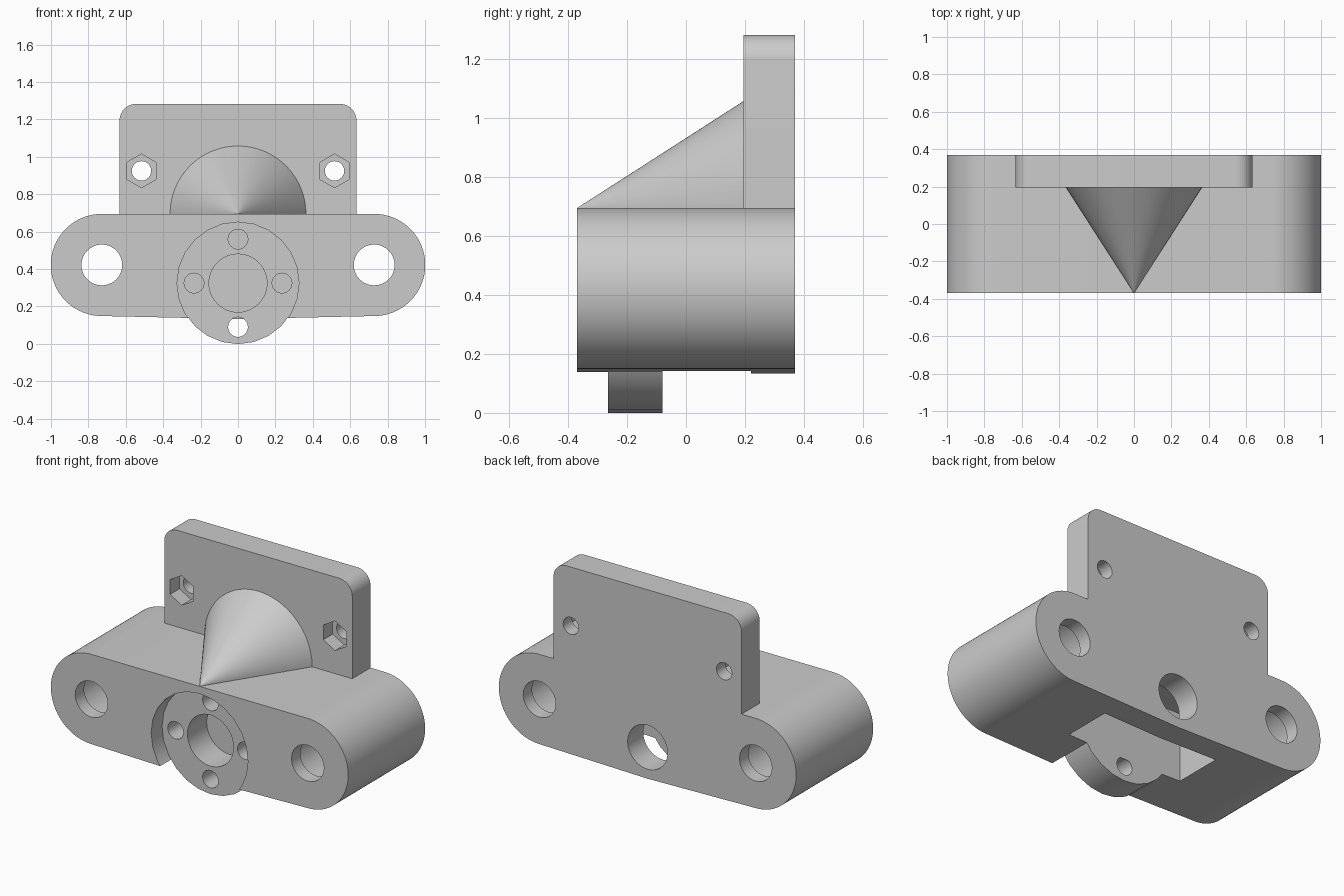
import bpy, bmesh, math

if "Cube" in bpy.data.objects:
    bpy.data.objects.remove(bpy.data.objects["Cube"], do_unlink=True)

grey = bpy.data.materials.new("plain grey")
grey.use_nodes = True
grey.diffuse_color = (0.6, 0.6, 0.6, 1)
grey.node_tree.nodes["Principled BSDF"].inputs["Base Color"].default_value = (0.6, 0.6, 0.6, 1)

FRONT, BACK, TOP = -0.37, 0.37, 0.695
POCKET_FRONT, POCKET_BACK = -0.08, 0.22
NUT_Z, NUT_R = 0.325, 0.326
ROD_X, ROD_Z, END_R = 0.728, 0.422, 0.273


def arc(cx, cz, r, start=0, end=360, n=48):
    """Points of an arc in the xz plane; a full turn leaves out the repeat."""
    count = n if end - start == 360 else n + 1
    angles = [math.radians(start + (end - start) * i / n) for i in range(count)]
    return [(cx + r * math.cos(a), cz + r * math.sin(a)) for a in angles]


def add_object(name, bm):
    bmesh.ops.recalc_face_normals(bm, faces=bm.faces)
    mesh = bpy.data.meshes.new(name)
    bm.to_mesh(mesh)
    bm.free()
    mesh.materials.append(grey)
    obj = bpy.data.objects.new(name, mesh)
    bpy.context.collection.objects.link(obj)
    return obj


def prism(name, points, y0, y1):
    """Extrude an xz outline along y."""
    bm = bmesh.new()
    face = bm.faces.new([bm.verts.new((x, y0, z)) for x, z in points])
    ext = bmesh.ops.extrude_face_region(bm, geom=[face])
    verts = [v for v in ext["geom"] if isinstance(v, bmesh.types.BMVert)]
    bmesh.ops.translate(bm, verts=verts, vec=(0, y1 - y0, 0))
    return add_object(name, bm)


def cut(obj, *shapes):
    """Subtract prisms given as (points, y0, y1)."""
    cutters = []
    for shape in shapes:
        cutter = prism("cutter", *shape)
        cutter.hide_render = True
        cutters.append(cutter)
        mod = obj.modifiers.new("cut", 'BOOLEAN')
        mod.operation, mod.solver, mod.object = 'DIFFERENCE', 'EXACT', cutter
    bpy.context.view_layer.update()
    graph = bpy.context.evaluated_depsgraph_get()
    mesh = bpy.data.meshes.new_from_object(obj.evaluated_get(graph))
    obj.modifiers.clear()
    obj.data = mesh
    for cutter in cutters:
        bpy.data.objects.remove(cutter, do_unlink=True)


def smooth(obj):
    bpy.ops.object.select_all(action='DESELECT')
    obj.select_set(True)
    bpy.context.view_layer.objects.active = obj
    bpy.ops.object.shade_smooth_by_angle(angle=math.radians(30))


# Carriage body: rounded ends and a very slightly bellied underside
outline = (arc(ROD_X, ROD_Z, END_R, -90, 90) + arc(-ROD_X, ROD_Z, END_R, 90, 270)
           + [(0, 0.133)])
body = prism("carriage_body", outline, FRONT, BACK)
pocket = [(-0.39, -0.1), (0.39, -0.1), (0.39, 0.56), (-0.39, 0.56)]
cuts = [
    (arc(0, NUT_Z, NUT_R, n=24), FRONT - 0.1, POCKET_FRONT),
    (pocket, POCKET_FRONT, POCKET_BACK),
    (arc(0, NUT_Z, 0.134), 0.1, BACK + 0.1),
]
# Rod holes with a wider bearing seat inside
for side in (-1, 1):
    cuts.append((arc(side * ROD_X, ROD_Z, 0.109), FRONT - 0.1, BACK + 0.1))
    cuts.append((arc(side * ROD_X, ROD_Z, 0.18), -0.285, 0.285))
cut(body, *cuts)
smooth(body)

# Round nut flange set back in the front recess, with bore and screw holes
flange = prism("nut_flange", arc(0, NUT_Z, NUT_R, n=24), -0.265, POCKET_FRONT)
cut(flange, (arc(0, NUT_Z, 0.155), -0.5, 0.1),
    *[(arc(x, z, 0.053, n=24), -0.5, 0.1) for x, z in arc(0, NUT_Z, 0.235, n=4)])
smooth(flange)

# Upright back plate with rounded top corners, nut traps and bolt holes
corner_x, corner_z, corner_r = 0.545, 1.195, 0.088
plate_outline = ([(-0.633, TOP), (0.633, TOP)]
                 + arc(corner_x, corner_z, corner_r, 0, 90, 12)
                 + arc(-corner_x, corner_z, corner_r, 90, 180, 12))
plate = prism("back_plate", plate_outline, 0.195, BACK)
plate_cuts = []
for side in (-1, 1):
    plate_cuts.append((arc(side * 0.516, 0.925, 0.052, n=24), 0, 0.5))
    plate_cuts.append((arc(side * 0.516, 0.925, 0.09, 30, 390, 6), 0, 0.285))
cut(plate, *plate_cuts)
smooth(plate)

# Half-cone brace between the body and the plate
bm = bmesh.new()
apex = bm.verts.new((0, FRONT, TOP))
rim = [bm.verts.new((x, 0.195, z)) for x, z in arc(0, TOP, 0.363, 0, 180, 72)]
for a, b in zip(rim, rim[1:] + rim[:1]):
    bm.faces.new((apex, a, b))
bm.faces.new(rim)
add_object("cone_brace", bm)
